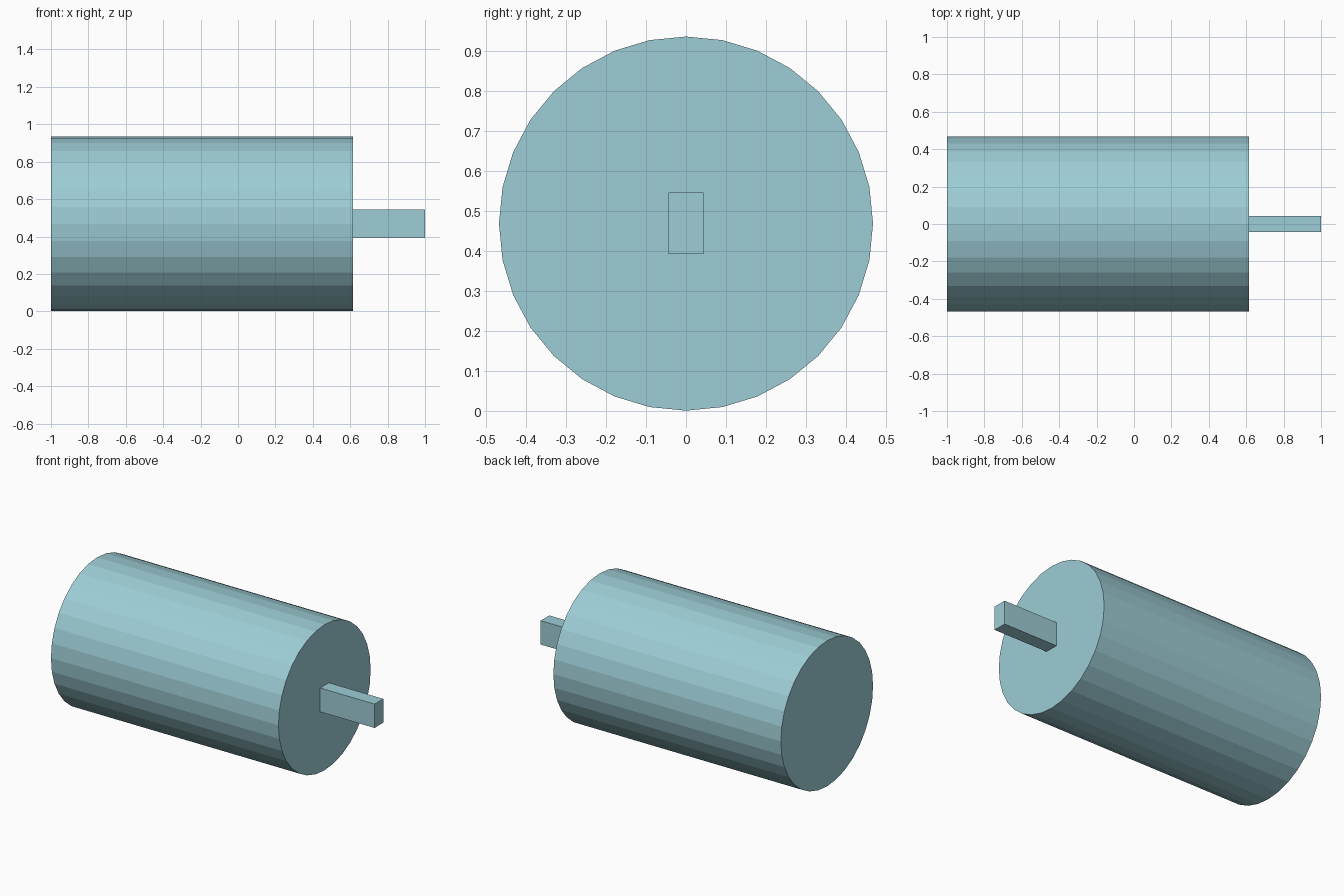
import bpy, math

if "Cube" in bpy.data.objects:
    bpy.data.objects.remove(bpy.data.objects["Cube"])

mat = bpy.data.materials.new("pale_teal")
mat.diffuse_color = (0.34, 0.61, 0.67, 1)
mat.use_nodes = True
mat.node_tree.nodes["Principled BSDF"].inputs["Base Color"].default_value = mat.diffuse_color

RADIUS = 0.467
AXIS_Z = 0.468
DRUM_X = (-1.0, 0.614)
SHAFT_X = (0.614, 1.0)


def finish(name):
    obj = bpy.context.object
    obj.name = name
    bpy.ops.object.transform_apply(location=False, rotation=True, scale=True)
    obj.data.materials.append(mat)
    return obj


# Main body: flat-shaded 32-sided drum lying along x
bpy.ops.mesh.primitive_cylinder_add(
    vertices=32, radius=RADIUS, depth=DRUM_X[1] - DRUM_X[0],
    location=(sum(DRUM_X) / 2, 0, AXIS_Z), rotation=(0, math.pi / 2, 0))
finish("drum")

# Rectangular shaft on the right end
bpy.ops.mesh.primitive_cube_add(size=1, location=(sum(SHAFT_X) / 2, 0, AXIS_Z + 0.001))
bpy.context.object.scale = (SHAFT_X[1] - SHAFT_X[0], 0.088, 0.153)
finish("shaft")
